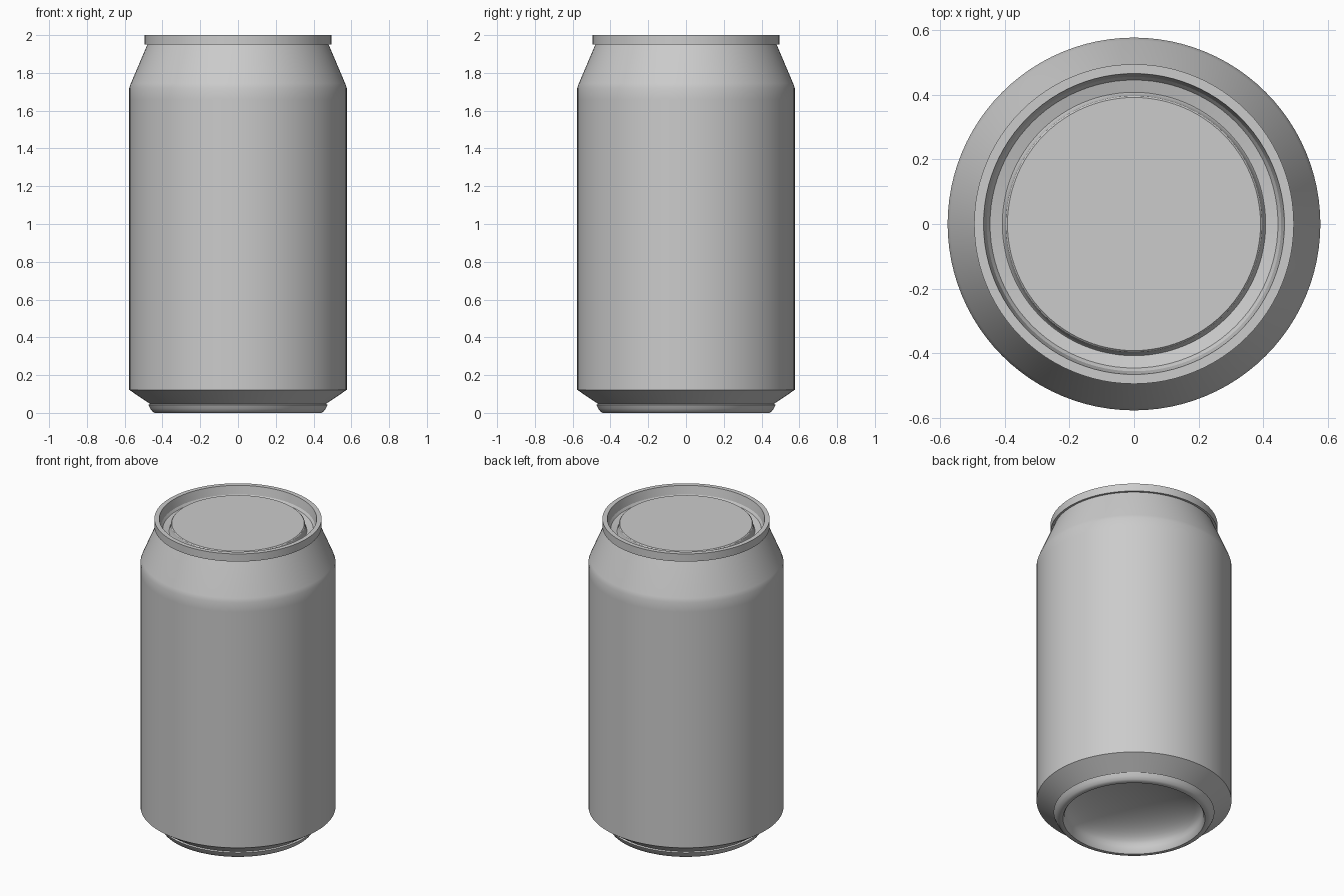
import bpy
import bmesh
from math import cos, sin, pi, radians

SEGMENTS = 96

cube = bpy.data.objects.get("Cube")
if cube:
    bpy.data.objects.remove(cube)

metal = bpy.data.materials.new("brushed_grey_metal")
metal.use_nodes = True
metal.diffuse_color = (0.6, 0.6, 0.6, 1)
bsdf = metal.node_tree.nodes["Principled BSDF"]
bsdf.inputs["Base Color"].default_value = (0.6, 0.6, 0.6, 1)


def lathe(name, profile, sharp_angle=30):
    """Spin an (r, z) profile, listed so that its left side faces outward."""
    bm = bmesh.new()
    verts = [bm.verts.new((r, 0, z)) for r, z in profile]
    edges = [bm.edges.new(pair) for pair in zip(verts, verts[1:])]
    bmesh.ops.spin(bm, geom=verts + edges, cent=(0, 0, 0), axis=(0, 0, 1),
                   angle=2 * pi, steps=SEGMENTS, use_duplicate=False)
    bmesh.ops.remove_doubles(bm, verts=bm.verts, dist=0.0001)
    bmesh.ops.dissolve_degenerate(bm, edges=bm.edges, dist=0.0001)
    # The spin runs counter-clockwise, so check one face against its profile
    bm.normal_update()
    bm.faces.ensure_lookup_table()
    (r0, z0), (r1, z1) = profile[0], profile[1]
    face = bm.faces[0]
    radial = face.calc_center_median().xy.normalized()
    outward = face.normal.xy.dot(radial) * (z1 - z0) - face.normal.z * (r1 - r0)
    if outward < 0:
        bmesh.ops.reverse_faces(bm, faces=bm.faces)
    mesh = bpy.data.meshes.new(name)
    bm.to_mesh(mesh)
    bm.free()
    mesh.materials.append(metal)
    obj = bpy.data.objects.new(name, mesh)
    bpy.context.collection.objects.link(obj)
    bpy.ops.object.select_all(action="DESELECT")
    obj.select_set(True)
    bpy.context.view_layer.objects.active = obj
    bpy.ops.object.shade_smooth_by_angle(angle=radians(sharp_angle))
    return obj


# Concave dome under the can, then the rounded foot ring
dome = [(0.405 * sin(t * pi / 24), 0.04 + 0.14 * cos(t * pi / 24))
        for t in range(13)]
foot = [(0.412, 0.012), (0.42, 0.0), (0.44, 0.0), (0.453, 0.007),
        (0.465, 0.023), (0.475, 0.043), (0.465, 0.047)]
lathe("base_dome_and_foot", dome + foot, 40)

# Lower chamfer, straight wall and tapered shoulder
lathe("can_body", [(0.465, 0.047), (0.576, 0.122), (0.576, 1.66),
                   (0.576, 1.72), (0.567, 1.745), (0.48, 1.95)])

# Seamed rim with a flat top
lathe("top_rim", [(0.478, 1.95), (0.494, 1.95), (0.494, 2.0), (0.465, 2.0),
                  (0.455, 1.945)])

# Recessed lid: sloping groove around a raised flat panel
lathe("lid", [(0.455, 1.945), (0.445, 1.93), (0.407, 1.92), (0.403, 1.925),
              (0.396, 1.965), (0.391, 1.97), (0, 1.97)])
